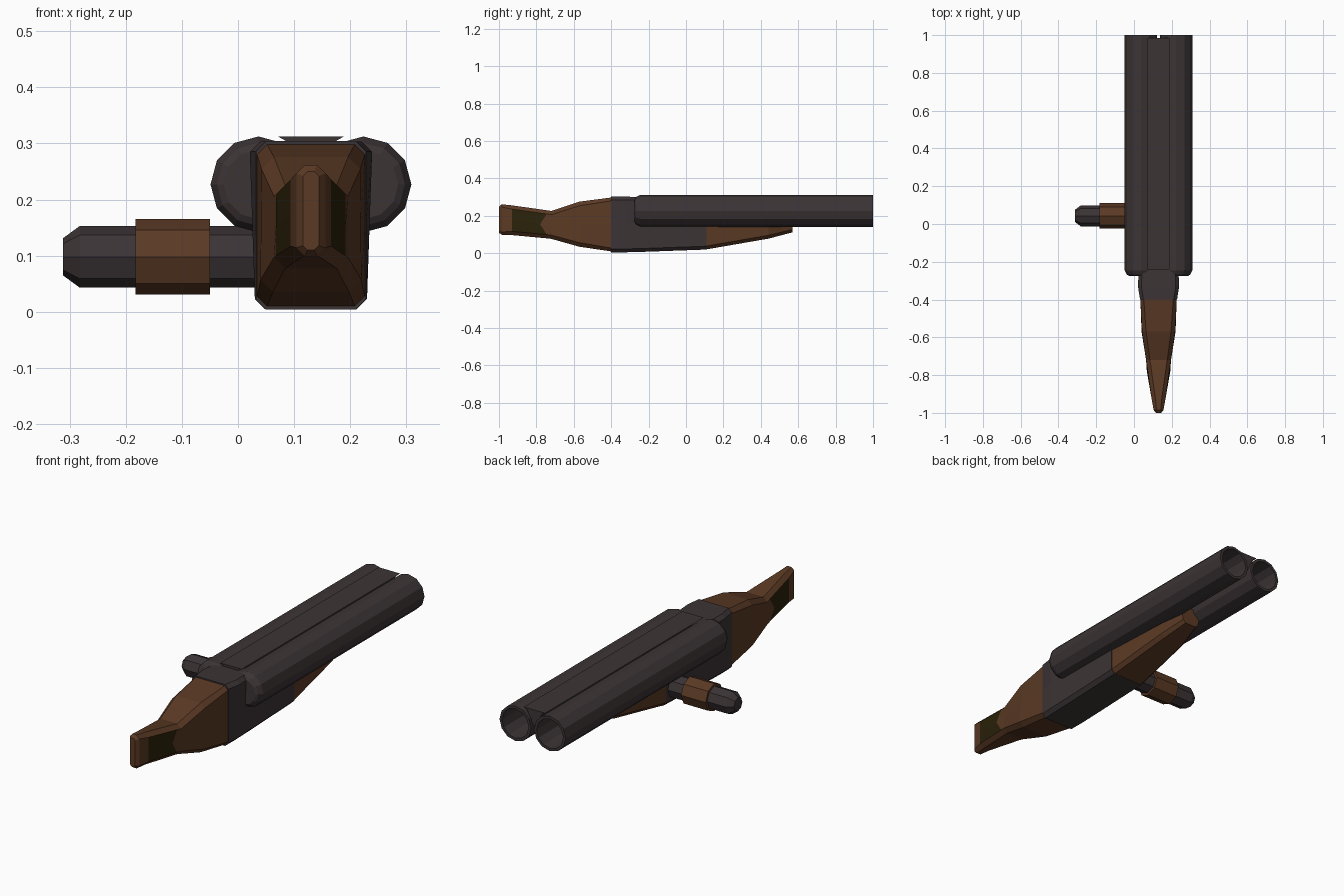
import bpy, bmesh, math
from mathutils import Vector

if "Cube" in bpy.data.objects:
    bpy.data.objects.remove(bpy.data.objects["Cube"])

CX = 0.13  # centre line of the gun


def material(name, rgb):
    m = bpy.data.materials.new(name)
    m.diffuse_color = (*rgb, 1)
    m.use_nodes = True
    m.node_tree.nodes["Principled BSDF"].inputs["Base Color"].default_value = m.diffuse_color
    return m


STEEL = material("dark steel", (0.045, 0.034, 0.036))
WOOD = material("brown wood", (0.105, 0.042, 0.018))
GRIP = material("dark olive inlay", (0.024, 0.016, 0.003))


def skin(name, rings, mats, cap=True, rule=None):
    """Join a row of equal rings of points into one flat-shaded part."""
    bm = bmesh.new()
    rows = [[bm.verts.new(p) for p in r] for r in rings]
    n = len(rows[0])
    for i in range(len(rows) - 1):
        for j in range(n):
            k = (j + 1) % n
            f = bm.faces.new((rows[i][j], rows[i][k], rows[i + 1][k], rows[i + 1][j]))
            if rule:
                f.material_index = rule(i, j)
    if cap:
        bm.faces.new(rows[0])
        bm.faces.new(rows[-1])
    bmesh.ops.recalc_face_normals(bm, faces=bm.faces)
    me = bpy.data.meshes.new(name)
    bm.to_mesh(me)
    bm.free()
    for m in mats:
        me.materials.append(m)
    ob = bpy.data.objects.new(name, me)
    bpy.context.collection.objects.link(ob)
    return ob


def section(y, z0, z1, hw_low, hw_top, c, notch=0):
    """Chamfered box section with a point halfway up each side."""
    mid = (hw_low + hw_top) / 2
    half = [(hw_low - c, z0, y), (hw_low, z0 + c, y), (mid, (z0 + z1) / 2, y - notch),
            (hw_top, z1 - c, y), (hw_top - c, z1, y)]
    right = [Vector((CX + x, yy, z)) for x, z, yy in half]
    left = [Vector((CX - x, yy, z)) for x, z, yy in reversed(half)]
    return right + left


def turned(name, axis, centre, steps, sides, mat):
    """Faceted round part along an axis from (position, radius) steps."""
    rings = []
    for t, r in steps:
        ring = []
        for j in range(sides):
            a = 2 * math.pi * j / sides
            u, v = r * math.cos(a), r * math.sin(a)
            ring.append((centre[0] + u, t, centre[1] + v) if axis == 'y'
                        else (t, centre[0] + u, centre[1] + v))
        rings.append(ring)
    return skin(name, rings, [mat])


# Twin barrels, hollow at the muzzle
for side, x in (("left", CX - 0.0935), ("right", CX + 0.0935)):
    turned(side + "_barrel", 'y', (x, 0.227),
           [(-0.275, 0.062), (-0.268, 0.074), (-0.245, 0.0855), (1.0, 0.0855),
            (1.0, 0.072), (0.4, 0.072)], 12, STEEL)

# Wedge-shaped sighting rib between the barrels
skin("barrel_rib", [[(CX + x, y, z) for x, z in
                     ((-0.058, 0.312), (0.058, 0.312), (0.04, 0.302), (0.006, 0.235),
                      (-0.006, 0.235), (-0.04, 0.302))] for y in (-0.24, 0.985)], [STEEL])

# Receiver
skin("receiver", [section(-0.40, 0.004, 0.304, 0.098, 0.098, 0.018),
                  section(-0.33, 0.005, 0.303, 0.1, 0.109, 0.018),
                  section(-0.22, 0.008, 0.300, 0.1, 0.104, 0.018),
                  section(0.11, 0.020, 0.230, 0.1, 0.1, 0.018)], [STEEL])

# Wooden fore-end under the barrels
skin("fore_end", [section(0.11, 0.021, 0.2, 0.098, 0.098, 0.018),
                  section(0.44, 0.078, 0.2, 0.072, 0.08, 0.018),
                  section(0.57, 0.112, 0.2, 0.045, 0.06, 0.015)], [WOOD])

# Stock with inlaid panels on the sides of the butt
skin("stock", [section(-1.0, 0.110, 0.250, 0.014, 0.014, 0.008),
               section(-0.985, 0.099, 0.262, 0.026, 0.026, 0.015),
               section(-0.93, 0.097, 0.256, 0.036, 0.036, 0.02),
               section(-0.745, 0.080, 0.230, 0.062, 0.062, 0.02, 0.035),
               section(-0.72, 0.077, 0.226, 0.066, 0.066, 0.02),
               section(-0.57, 0.035, 0.276, 0.09, 0.088, 0.022),
               section(-0.40, 0.010, 0.298, 0.096, 0.096, 0.018)],
     [WOOD, GRIP], rule=lambda i, j: int(i == 2 and j in (1, 2, 6, 7)))

# Side handle with wooden sleeve
turned("side_handle", 'x', (0.043, 0.098),
       [(-0.312, 0.033), (-0.282, 0.055), (0.06, 0.055)], 8, STEEL)
turned("handle_sleeve", 'x', (0.043, 0.098),
       [(-0.183, 0.067), (-0.05, 0.067)], 8, WOOD)
